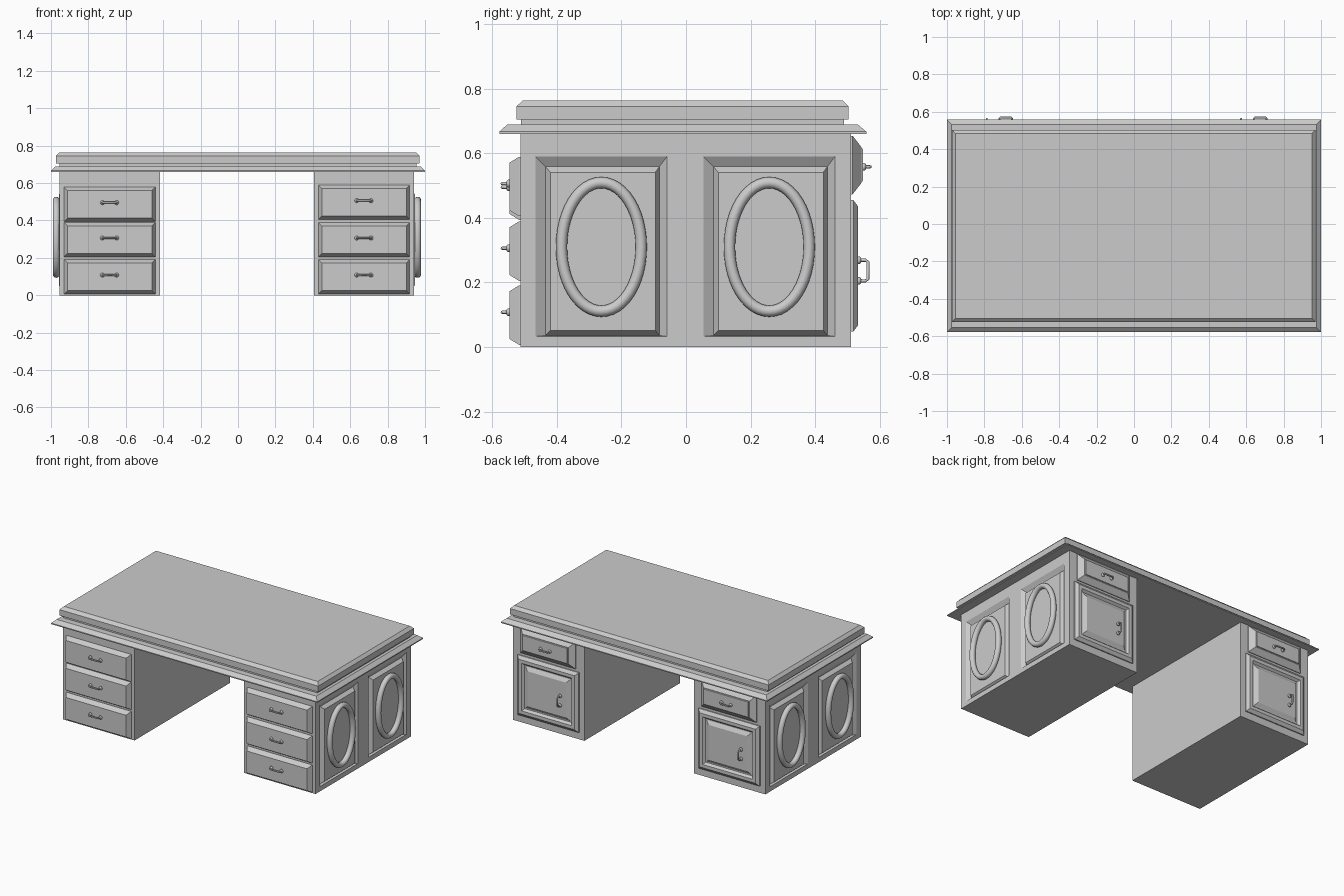
import bpy, bmesh, math
from mathutils import Vector

if "Cube" in bpy.data.objects:
    bpy.data.objects.remove(bpy.data.objects["Cube"])

# axis maps: (u, v, depth) -> world
TOP = lambda u, v, d: (u, v, d)
FACE_Y = lambda u, v, d: (u, d, v)
FACE_X = lambda u, v, d: (d, u, v)


def finish(name, bm, smooth=False):
    bmesh.ops.recalc_face_normals(bm, faces=bm.faces[:])
    me = bpy.data.meshes.new(name)
    bm.to_mesh(me)
    bm.free()
    ob = bpy.data.objects.new(name, me)
    bpy.context.collection.objects.link(ob)
    if smooth:
        for p in me.polygons:
            p.use_smooth = True
    return ob


def loft(name, axes, rings):
    """Stack of rectangles (u0, u1, v0, v1, depth), joined and capped."""
    bm = bmesh.new()
    loops = []
    for u0, u1, v0, v1, d in rings:
        loops.append([bm.verts.new(axes(u, v, d))
                      for u, v in ((u0, v0), (u1, v0), (u1, v1), (u0, v1))])
    for a, b in zip(loops, loops[1:]):
        for i in range(4):
            j = (i + 1) % 4
            bm.faces.new((a[i], a[j], b[j], b[i]))
    bm.faces.new(loops[0])
    bm.faces.new(loops[-1])
    return finish(name, bm)


def stepped(name, axes, box, steps):
    """Loft whose rings are insets of one box: steps = (inset, depth)."""
    u0, u1, v0, v1 = box
    return loft(name, axes, [(u0 + i, u1 - i, v0 + i, v1 - i, d) for i, d in steps])


def tube(name, rings, closed):
    bm = bmesh.new()
    loops = [[bm.verts.new(p) for p in r] for r in rings]
    pairs = list(zip(loops, loops[1:])) + ([(loops[-1], loops[0])] if closed else [])
    for a, b in pairs:
        n = len(a)
        for i in range(n):
            j = (i + 1) % n
            bm.faces.new((a[i], a[j], b[j], b[i]))
    if not closed:
        bm.faces.new(loops[0])
        bm.faces.new(loops[-1])
    return finish(name, bm, True)


def oval_ring(name, x, y, z, a, b, r):
    rings = []
    for i in range(48):
        t = math.tau * i / 48
        n = Vector((0, math.cos(t) / a, math.sin(t) / b)).normalized()
        c = Vector((x, y + a * math.cos(t), z + b * math.sin(t)))
        rings.append([c + n * r * math.cos(k * math.tau / 12)
                      + Vector((r * 1.05 * math.sin(k * math.tau / 12), 0, 0))
                      for k in range(12)])
    return tube(name, rings, True)


def handle(name, x, z, y, reach, half, vertical=False):
    """Bow pull: two round feet and a bent bar standing off a face at y."""
    s = 1 if reach > 0 else -1
    along = Vector((0, 0, 1)) if vertical else Vector((1, 0, 0))
    side = Vector((1, 0, 0)) if vertical else Vector((0, 0, 1))
    out = Vector((0, 1, 0))
    o = Vector((x, y, z))
    r, d = 0.005, reach - s * 0.005
    path = [(-half, 0), (-half, d * .75), (-half * .85, d), (half * .85, d), (half, d * .75), (half, 0)]
    pts = [o + along * u + out * v for u, v in path]
    rings = []
    for i, p in enumerate(pts):
        t = (pts[min(i + 1, 5)] - pts[max(i - 1, 0)]).normalized()
        n = t.cross(side)
        rings.append([p + r * (side * math.cos(k * math.tau / 8) + n * math.sin(k * math.tau / 8))
                      for k in range(8)])
    tube(name + "_bar", rings, False)
    for e in (-1, 1):
        prof = [(0.012, 0), (0.012, 0.005), (0.008, 0.010)]
        tube(name + "_foot", [[o + along * (e * half + q * math.cos(k * math.tau / 12))
                               + side * q * math.sin(k * math.tau / 12) + out * s * h
                               for k in range(12)] for q, h in prof], False)


# desk top: flange, neck and bevelled slab
loft("desk_top", TOP, [
    (-1, 1, -.578, .558, .66), (-1, 1, -.578, .558, .667),
    (-.975, .975, -.553, .532, .689), (-.955, .955, -.511, .489, .689),
    (-.955, .955, -.511, .489, .705), (-.973, .97, -.525, .503, .705),
    (-.973, .97, -.525, .503, .745), (-.955, .952, -.504, .484, .764)])

for side, s, cx, top_shift in (("left", -1, -.686, -.011), ("right", 1, .674, 0)):
    # pedestal body
    xo = cx + s * .268
    body = loft(side + "_pedestal", FACE_Y, [(cx - .268, cx + .268, 0, .661, d) for d in (-.513, .511)])

    # oval side panels: recess cut into the body, raised field, ring
    for n, off in enumerate((0, .52)):
        y0, y1 = -.466 + off, -.059 + off
        fl = (y0 + .031, y1 - .023, .036, .559)
        floor = xo - s * .02
        k = 1.5
        cut = loft("recess_cutter", FACE_X, [
            (*fl, floor),
            (y0, y1, .033, .59, xo),
            (y0, y1, .033, .59, xo + s * .02)])
        cut.hide_render = True
        m = body.modifiers.new("recess", 'BOOLEAN')
        m.operation, m.object, m.solver = 'DIFFERENCE', cut, 'EXACT'
        bpy.context.view_layer.objects.active = body
        bpy.ops.object.modifier_apply(modifier=m.name)
        bpy.data.objects.remove(cut)
        u0, u1, v0, v1 = fl
        loft(f"{side}_panel_field_{n}", FACE_X, [
            (*fl, floor - s * .004), (*fl, floor),
            (u0 + .015, u1 - .013, v0 + .015, v1 - .018, xo + s * .003)])
        oval_ring(f"{side}_oval_ring_{n}", xo + s * .018, -.262 + off, .31, .1235, .199, .0175)

    # three front drawers
    for n, zc in enumerate((.099, .297, .497 + top_shift)):
        stepped(f"{side}_front_drawer_{n}", FACE_Y,
                (cx - .244, cx + .244, zc - .092, zc + .092),
                [(0, -.505), (0, -.517), (.018, -.546)])
        handle(f"{side}_front_handle_{n}", cx - .001, zc + .009, -.546, -.028, .038)

    # back drawer
    stepped(side + "_back_drawer", FACE_Y, (cx - .205, cx + .209, .473, .654),
            [(0, .505), (0, .516), (.004, .519), (.035, .543), (.039, .543), (.041, .548)])
    handle(side + "_back_drawer_handle", cx, .558, .547, .028, .034)

    # back door: frame, recess and raised field
    stepped(side + "_back_door", FACE_Y, (cx - .23, cx + .23, .048, .455),
            [(0, .505), (0, .518), (.02, .533), (.042, .533), (.055, .518), (.062, .518), (.085, .532)])
    handle(side + "_back_door_handle", cx - .101, .237, .532, .036, .032, True)
